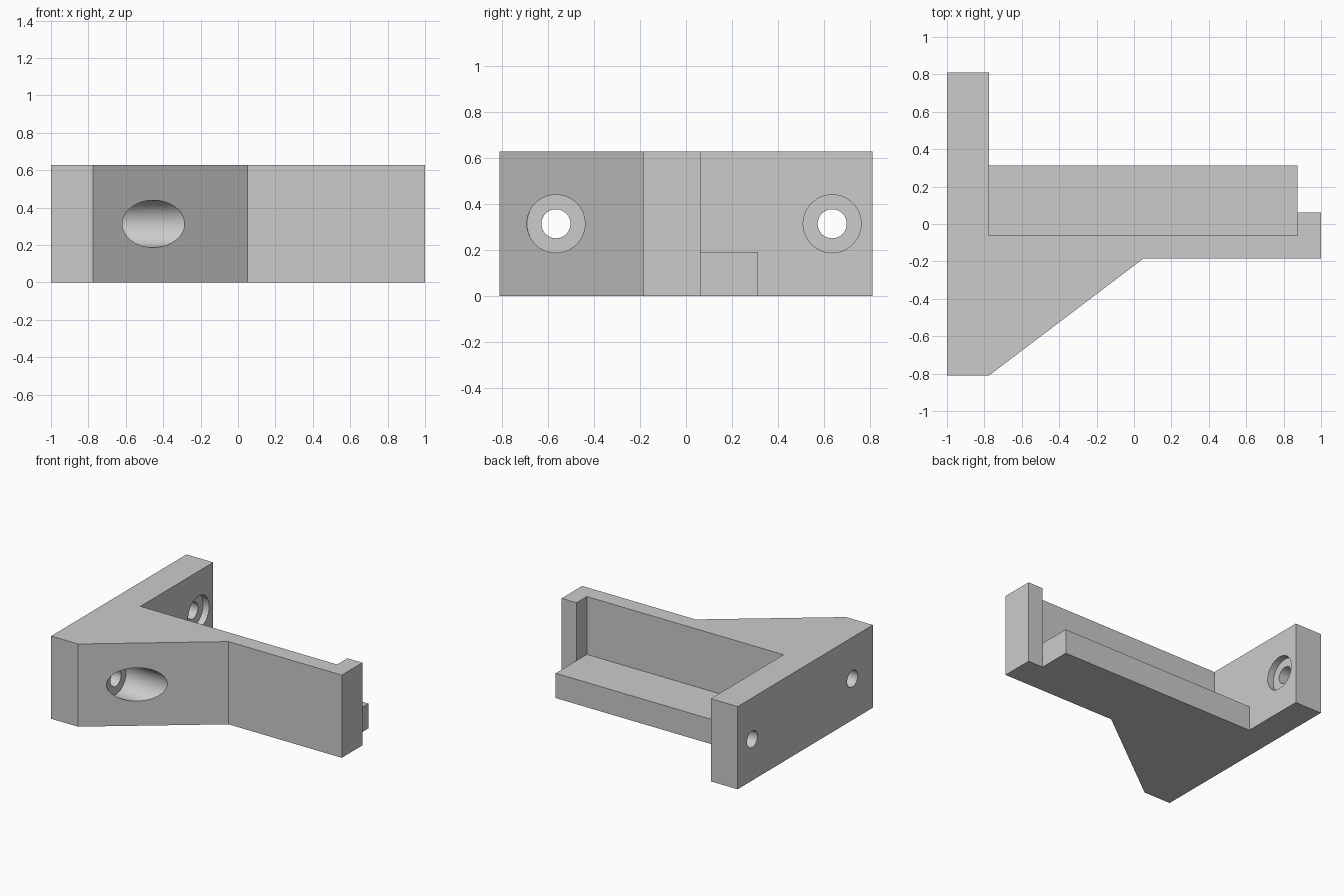
import bpy, bmesh, math
from mathutils import Matrix

if "Cube" in bpy.data.objects:
    bpy.data.objects.remove(bpy.data.objects["Cube"])

HEIGHT = 0.627
HOLE_Z = HEIGHT / 2

grey = bpy.data.materials.new("plain grey")
grey.use_nodes = True
colour = (0.6, 0.6, 0.6, 1)
grey.diffuse_color = colour
grey.node_tree.nodes["Principled BSDF"].inputs["Base Color"].default_value = colour


def make_object(name, bm):
    bmesh.ops.recalc_face_normals(bm, faces=bm.faces)
    mesh = bpy.data.meshes.new(name)
    bm.to_mesh(mesh)
    bm.free()
    mesh.materials.append(grey)
    obj = bpy.data.objects.new(name, mesh)
    bpy.context.collection.objects.link(obj)
    return obj


def prism(name, outline, z0, z1):
    bm = bmesh.new()
    face = bm.faces.new([bm.verts.new((x, y, z0)) for x, y in outline])
    top = bmesh.ops.extrude_face_region(bm, geom=[face])["geom"]
    verts = [v for v in top if isinstance(v, bmesh.types.BMVert)]
    bmesh.ops.translate(bm, verts=verts, vec=(0, 0, z1 - z0))
    return make_object(name, bm)


def bore(name, x0, x1, y, radius):
    bm = bmesh.new()
    place = Matrix.Translation(((x0 + x1) / 2, y, HOLE_Z)) @ Matrix.Rotation(math.pi / 2, 4, "Y")
    bmesh.ops.create_cone(bm, cap_ends=True, segments=64, radius1=radius,
                          radius2=radius, depth=x1 - x0, matrix=place)
    return make_object(name, bm)


def cut(target, cutter):
    cutter.hide_render = True
    mod = target.modifiers.new(cutter.name, "BOOLEAN")
    mod.operation, mod.solver, mod.object = "DIFFERENCE", "EXACT", cutter
    bpy.context.view_layer.objects.active = target
    bpy.ops.object.modifier_apply(modifier=mod.name)
    bpy.data.objects.remove(cutter)


# Plan outline: mounting plate, sloped gusset, arm, end tab and ledge
bracket = prism("bracket", [
    (-1, -0.81), (-0.775, -0.81), (0.05, -0.185), (1, -0.185), (1, 0.062),
    (0.875, 0.062), (0.875, 0.312), (-0.775, 0.312), (-0.775, 0.81), (-1, 0.81),
], 0, HEIGHT)

# Pocket that leaves the low ledge behind the arm wall
cut(bracket, prism("pocket", [(-0.775, -0.062), (0.875, -0.062),
                              (0.875, 0.5), (-0.775, 0.5)], 0.188, 1))

# Screw holes with wide counterbores: (y, depth of the screw seat)
for y, seat in ((-0.565, -0.63), (0.635, -0.825)):
    cut(bracket, bore("screw_hole", -1.2, seat + 0.02, y, 0.063))
    cut(bracket, bore("counterbore", seat, 0.3, y, 0.126))

bpy.ops.object.select_all(action="DESELECT")
bracket.select_set(True)
bpy.context.view_layer.objects.active = bracket
bpy.ops.object.shade_smooth_by_angle(angle=math.radians(30))
